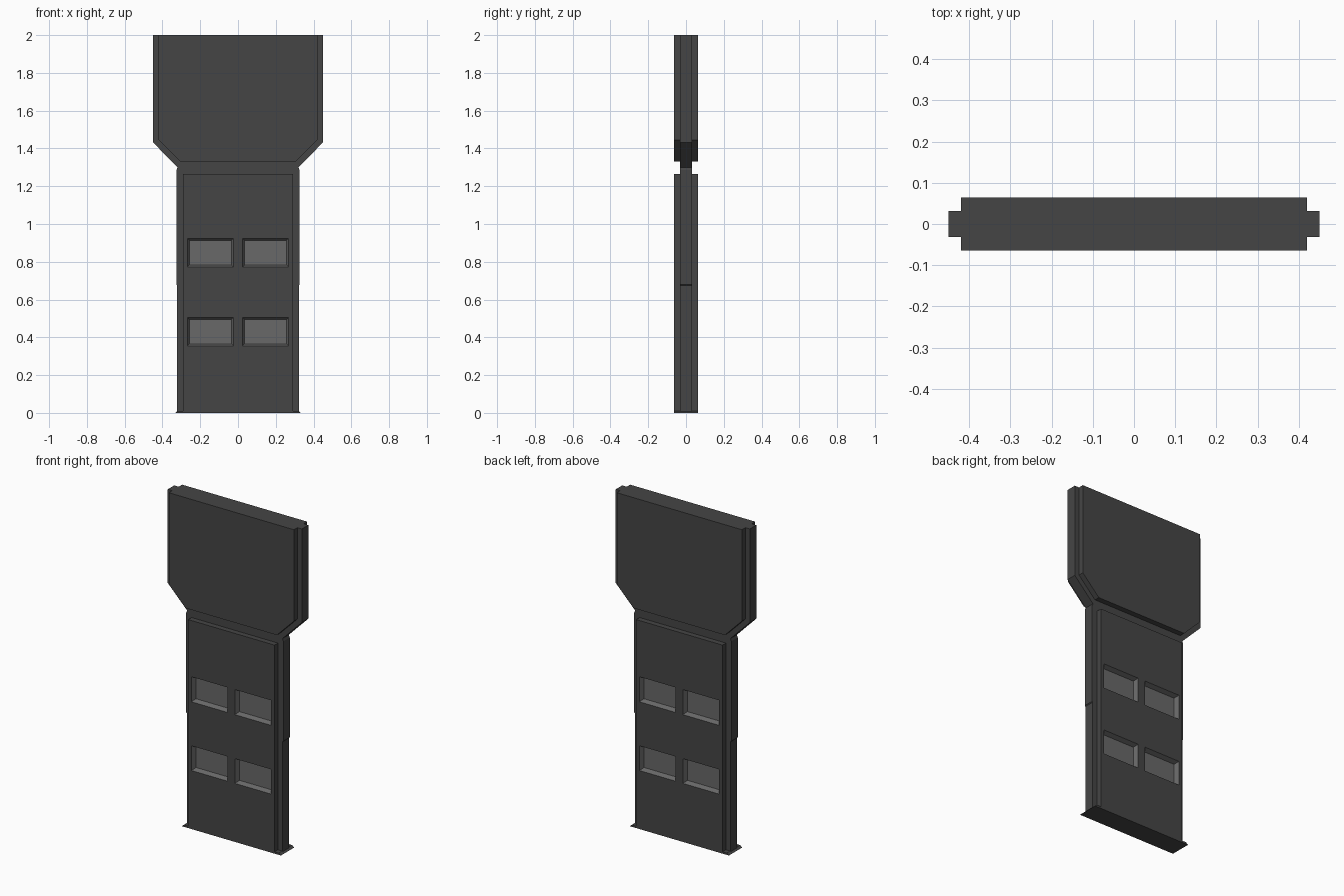
import bpy, bmesh

if "Cube" in bpy.data.objects:
    bpy.data.objects.remove(bpy.data.objects["Cube"])

FACE, CORE = 0.064, 0.031   # half depths of raised panels and core


def material(name, v):
    m = bpy.data.materials.new(name)
    m.diffuse_color = (v, v, v, 1)
    m.use_nodes = True
    m.node_tree.nodes["Principled BSDF"].inputs["Base Color"].default_value = m.diffuse_color
    return m


dark = material("dark_grey", 0.06)
pane = material("pane_grey", 0.14)


def finish(name, bm, mirror=False):
    bmesh.ops.recalc_face_normals(bm, faces=bm.faces[:])
    me = bpy.data.meshes.new(name)
    bm.to_mesh(me)
    bm.free()
    me.materials.append(dark)
    me.materials.append(pane)
    ob = bpy.data.objects.new(name, me)
    bpy.context.collection.objects.link(ob)
    if mirror:
        mod = ob.modifiers.new("front_back", 'MIRROR')
        mod.use_axis = (False, True, False)
        mod.use_mirror_merge = False
    return ob


def push_back(bm, depth):
    """Extrude the open border of a front face backwards."""
    border = [e for e in bm.edges if e.is_boundary]
    new = bmesh.ops.extrude_edge_only(bm, edges=border)["geom"]
    verts = [g for g in new if isinstance(g, bmesh.types.BMVert)]
    bmesh.ops.translate(bm, vec=(0, depth, 0), verts=verts)
    return [g for g in new if isinstance(g, bmesh.types.BMEdge) and g.is_boundary]


def outline(half, y, depth, closed):
    """Symmetric slab from the right half of its x-z outline, bottom to top."""
    bm = bmesh.new()
    pts = half + [(-x, z) for x, z in reversed(half)]
    bm.faces.new([bm.verts.new((x, y, z)) for x, z in pts])
    rim = push_back(bm, depth)
    if closed:
        bmesh.ops.holes_fill(bm, edges=rim)
    return bm


# Core slab with flared head
core = [(0.322, 0), (0.322, 0.675), (0.326, 0.68), (0.326, 1.285),
        (0.32, 1.30), (0.45, 1.432), (0.45, 2)]
finish("core_slab", outline(core, -CORE, 2 * CORE, True))

# Thin flared foot
foot = [(0.333, 0), (0.318, 0.011)]
finish("foot_plate", outline(foot, -FACE, 2 * FACE, True))

# Raised head panels, front and back
head = [(0.306, 1.33), (0.42, 1.445), (0.42, 2)]
finish("head_panel", outline(head, -FACE, FACE - CORE, False), True)

# Raised lower panels with four sunken windows, front and back
xs = [-0.29, -0.268, -0.024, 0.024, 0.268, 0.29]
zs = [0.0, 0.355, 0.505, 0.772, 0.924, 1.265]
bm = bmesh.new()
grid = [[bm.verts.new((x, -FACE, z)) for z in zs] for x in xs]
windows = []
for i in range(5):
    for j in range(5):
        f = bm.faces.new((grid[i][j], grid[i + 1][j],
                          grid[i + 1][j + 1], grid[i][j + 1]))
        f.normal_update()
        if i in (1, 3) and j in (1, 3):
            f.material_index = 1
            windows.append(f)
bmesh.ops.inset_individual(bm, faces=windows, thickness=0.011, depth=-0.028,
                           use_even_offset=True)
push_back(bm, FACE - CORE)
finish("lower_panel", bm, True)
